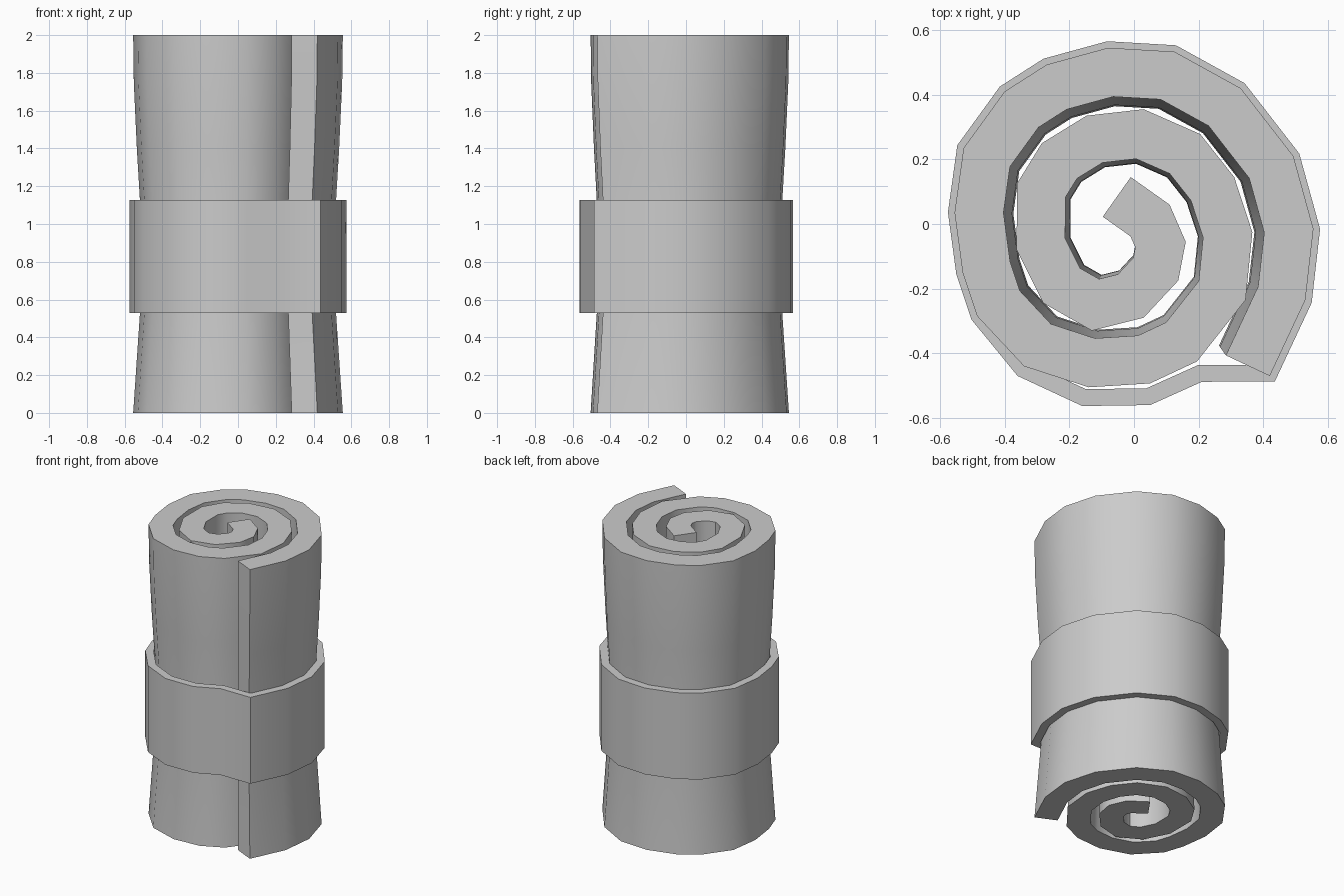
import bpy, bmesh, math
from mathutils import Vector

if "Cube" in bpy.data.objects:
    bpy.data.objects.remove(bpy.data.objects["Cube"])


def inset(pts, thick, closed):
    """Mitred inward offset of a counter-clockwise path."""
    n, out = len(pts), []
    for i, p in enumerate(pts):
        dirs = []
        if closed or i > 0:
            dirs.append((p - pts[i - 1]).normalized())
        if closed or i < n - 1:
            dirs.append((pts[(i + 1) % n] - p).normalized())
        t = sum(dirs, Vector((0, 0))).normalized()
        nrm = Vector((-t.y, t.x))
        out.append(p + nrm * thick / max(0.8, t.dot(dirs[0])))
    return out


def wall(name, pts, thick, levels, closed):
    """Thick upright sheet following a path, scaled at each (z, scale) level."""
    bm = bmesh.new()
    n = len(pts)
    paths = (pts, inset(pts, thick, closed))
    o, q = [[[bm.verts.new((p.x * s, p.y * s, z)) for p in path]
             for z, s in levels] for path in paths]
    top = len(levels) - 1
    for i in range(n if closed else n - 1):
        j = (i + 1) % n
        for k in range(top):
            bm.faces.new((o[k][i], o[k][j], o[k + 1][j], o[k + 1][i]))
            bm.faces.new((q[k][j], q[k][i], q[k + 1][i], q[k + 1][j]))
        bm.faces.new((o[top][i], o[top][j], q[top][j], q[top][i]))
        bm.faces.new((o[0][j], o[0][i], q[0][i], q[0][j]))
    if not closed:
        for k in range(top):
            bm.faces.new((q[k][0], o[k][0], o[k + 1][0], q[k + 1][0]))
            bm.faces.new((o[k][-1], q[k][-1], q[k + 1][-1], o[k + 1][-1]))
    bmesh.ops.recalc_face_normals(bm, faces=bm.faces)
    me = bpy.data.meshes.new(name)
    bm.to_mesh(me)
    bm.free()
    ob = bpy.data.objects.new(name, me)
    bpy.context.collection.objects.link(ob)
    bpy.ops.object.select_all(action='DESELECT')
    ob.select_set(True)
    bpy.context.view_layer.objects.active = ob
    bpy.ops.object.shade_smooth_by_angle(angle=math.radians(40))
    return ob


# Outer face of the rolled sheet, from the loose end to the core
spiral = [Vector(p) for p in (
    (.42, -.47), (.53, -.235), (.555, -.015), (.493, .21), (.33, .42),
    (.125, .533), (-.08, .545), (-.27, .493), (-.4, .41), (-.527, .235),
    (-.555, .035), (-.53, -.15), (-.485, -.285), (-.34, -.44), (-.14, -.505),
    (.05, -.493), (.195, -.425), (.345, -.235), (.366, -.025), (.31, .145),
    (.205, .278), (.03, .355), (-.147, .335), (-.285, .25), (-.362, .125),
    (-.363, -.08), (-.28, -.245), (-.13, -.33), (.03, -.29), (.137, -.175),
    (.16, -.055), (.11, .06), (-.01, .145))]

# Rolled mat, squeezed at the strap
wall("rolled_mat", spiral, .15,
     [(0, 1), (.53, .935), (.83, .925), (1.12, .935), (1.4, .965),
      (1.75, .994), (2, 1)], False)

# Strap: follows the outer turn, looser around the seam
strap = [p * 1.037 for p in spiral[:13]] + [Vector(p) for p in (
    (-.36, -.47), (-.16, -.563), (.05, -.56), (.21, -.488))]
wall("strap", strap, .052, [(.53, 1), (1.127, 1)], True)
